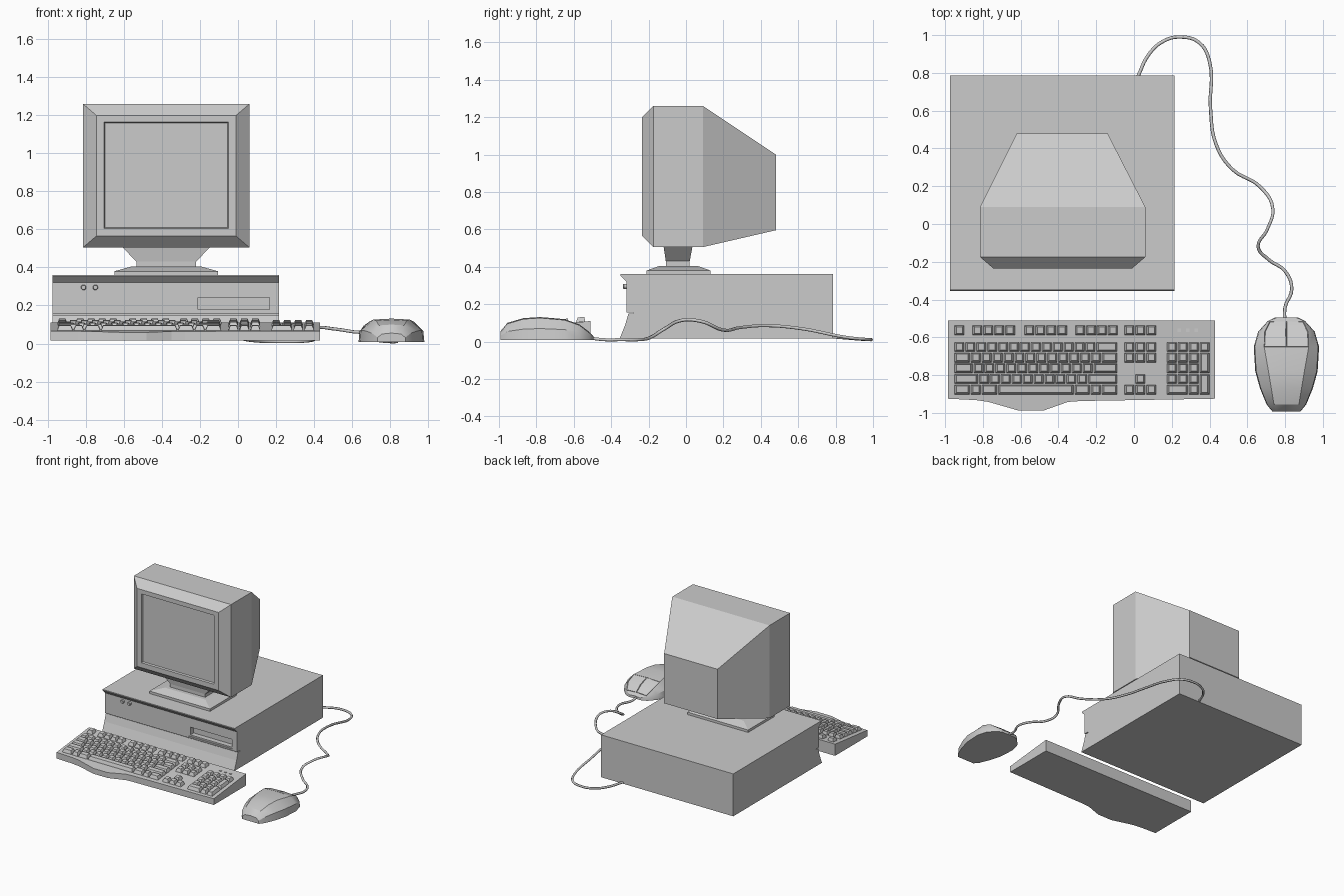
import bpy, bmesh, math

if "Cube" in bpy.data.objects:
    bpy.data.objects.remove(bpy.data.objects["Cube"])


def finish(name, bm, smooth=None):
    bmesh.ops.recalc_face_normals(bm, faces=bm.faces)
    me = bpy.data.meshes.new(name)
    bm.to_mesh(me)
    bm.free()
    if smooth:
        me.shade_smooth()
        me.set_sharp_from_angle(angle=math.radians(smooth))
    ob = bpy.data.objects.new(name, me)
    bpy.context.collection.objects.link(ob)
    return ob


def add_loft(bm, rings):
    """Skin a list of equal-length point rings and cap both ends."""
    vs = [[bm.verts.new(p) for p in r] for r in rings]
    n = len(rings[0])
    for a, b in zip(vs, vs[1:]):
        for i in range(n):
            j = (i + 1) % n
            bm.faces.new((a[i], a[j], b[j], b[i]))
    bm.faces.new(vs[0][::-1])
    bm.faces.new(vs[-1])


def loft(name, rings):
    bm = bmesh.new()
    add_loft(bm, rings)
    return finish(name, bm)


def rect_xz(x0, x1, z0, z1, y):
    return [(x0, y, z0), (x1, y, z0), (x1, y, z1), (x0, y, z1)]


def rect_xy(x0, x1, y0, y1, z):
    return [(x0, y0, z), (x1, y0, z), (x1, y1, z), (x0, y1, z)]


def box(name, x0, x1, y0, y1, z0, z1):
    return loft(name, [rect_xy(x0, x1, y0, y1, z) for z in (z0, z1)])


def cut(ob, cutter):
    cutter.hide_render = True
    cutter.hide_viewport = True
    m = ob.modifiers.new("cut", 'BOOLEAN')
    m.operation, m.solver, m.object = 'DIFFERENCE', 'EXACT', cutter


# Monitor: tapered back, body, chamfered bezel, recessed screen
loft("monitor", [rect_xz(*r) for r in (
    (-0.62, -0.14, 0.595, 1.00, 0.48),
    (-0.815, 0.06, 0.505, 1.26, 0.09),
    (-0.815, 0.06, 0.505, 1.26, -0.175),
    (-0.745, -0.01, 0.565, 1.20, -0.235),
    (-0.705, -0.05, 0.605, 1.165, -0.235),
    (-0.70, -0.055, 0.61, 1.16, -0.222))])

# Swivel stand
loft("monitor_neck", [rect_xy(*r) for r in (
    (-0.61, -0.145, -0.12, 0.035, 0.51),
    (-0.535, -0.22, -0.108, 0.02, 0.43),
    (-0.535, -0.22, -0.108, 0.02, 0.395))])
loft("monitor_foot", [rect_xy(*r) for r in (
    (-0.56, -0.195, -0.14, 0.06, 0.405),
    (-0.65, -0.105, -0.21, 0.13, 0.38),
    (-0.65, -0.105, -0.21, 0.13, 0.358))])

# System case and its profiled front panel
CX0, CX1 = -0.975, 0.215
box("case", CX0, CX1, -0.257, 0.785, 0.015, 0.36)
profile = [(-0.257, 0.36), (-0.35, 0.36), (-0.35, 0.352), (-0.318, 0.32),
           (-0.318, 0.156), (-0.28, 0.156), (-0.28, 0.149), (-0.308, 0.149),
           (-0.325, 0.09), (-0.355, 0.015), (-0.257, 0.015)]
panel = loft("front_panel", [[(x, y, z) for y, z in profile] for x in (CX0, CX1)])
cut(panel, box("drive_frame_cutter", -0.225, 0.175, -0.4, -0.312, 0.168, 0.26))
cut(panel, box("drive_slot_cutter", -0.21, 0.165, -0.4, -0.27, 0.18, 0.243))

# Round buttons on the panel
for i, x in enumerate((-0.812, -0.75)):
    rings = [[(x + r * math.cos(a * math.tau / 12), y, 0.295 + r * math.sin(a * math.tau / 12))
              for a in range(12)]
             for r, y in ((0.014, -0.31), (0.014, -0.332), (0.011, -0.336))]
    loft(f"panel_button_{i + 1}", rings)


# Keyboard body with sloped deck and bulging front edge
def deck(y):
    return 0.065 + (y + 0.93) * 0.045 / 0.42


outline = [(-0.985, -0.51), (-0.985, -0.925), (-0.84, -0.932), (-0.77, -0.942),
           (-0.61, -0.988), (-0.48, -0.988), (-0.35, -0.942), (-0.28, -0.937),
           (0.43, -0.925), (0.43, -0.51)]
loft("keyboard_body", [[(x, y, 0.015) for x, y in outline],
                       [(x, y, deck(y)) for x, y in outline]])

# Keys: tapered caps laid out in rows
U, ROW = 0.0578, 0.0565
keys = bmesh.new()


def key(x, y, w=1, h=1):
    """Cap whose left/upper cell corner is (x, y), w by h cells."""
    x0, x1, y1, y0 = x + 0.003, x + w * U - 0.003, y - 0.003, y - h * ROW + 0.003
    rings = []
    for ins, up in ((0, -0.004), (0.002, 0.006), (0.010, 0.026)):
        rings.append([(px, py, deck(py) + up) for px, py, _ in
                      rect_xy(x0 + ins, x1 - ins, y0 + ins, y1 - ins * 0.6, 0)])
    add_loft(keys, rings)


def row(x, y, widths):
    for w in widths:
        key(x, y, w)
        x += w * U


FY, Y0 = -0.535, -0.623
MAIN, NAV, PAD = -0.953, -0.053, 0.172
row(MAIN, FY, [1])
for x in (-0.858, -0.583, -0.314):
    row(x, FY, [1] * 4)
for i, widths in enumerate(([1] * 13 + [2],
                            [1.5] + [1] * 12 + [1.5],
                            [1.75] + [1] * 11 + [2.25],
                            [2.25] + [1] * 10 + [2.75],
                            [1.5, 1, 1.5, 7, 1.5, 1, 1.5])):
    row(MAIN, Y0 - i * ROW, widths)
for y in (FY, Y0, Y0 - ROW, Y0 - 4 * ROW):
    row(NAV, y, [1] * 3)
key(NAV + U, Y0 - 3 * ROW)
row(PAD, Y0, [1] * 4)
for i in (1, 2, 3):
    row(PAD, Y0 - i * ROW, [1] * 3)
row(PAD, Y0 - 4 * ROW, [2, 1])
for i in (1, 3):
    key(PAD + 3 * U, Y0 - i * ROW, 1, 2)
finish("keys", keys)

# Indicator lights
for i, x in enumerate((0.24, 0.285, 0.33)):
    box(f"indicator_light_{i + 1}", x - 0.009, x + 0.009, -0.572, -0.552, 0.09, deck(-0.552) + 0.003)

# Mouse: sections along y of (y, base half-width, top half-width, height)
MX = 0.807
sections = [(-0.992, 0.075, 0.05, 0.055), (-0.955, 0.105, 0.066, 0.10),
            (-0.87, 0.14, 0.08, 0.125), (-0.78, 0.165, 0.095, 0.131),
            (-0.65, 0.173, 0.118, 0.12), (-0.57, 0.15, 0.115, 0.092),
            (-0.515, 0.10, 0.088, 0.05), (-0.495, 0.06, 0.05, 0.03)]
bm = bmesh.new()
add_loft(bm, [[(MX + x, y, z) for x, z in (
    (-w, 0.008), (-0.97 * w, 0.008 + 0.5 * (h - 0.008)), (-t, h - 0.005), (0, h),
    (t, h - 0.005), (0.97 * w, 0.008 + 0.5 * (h - 0.008)), (w, 0.008))]
    for y, w, t, h in sections])
bmesh.ops.recalc_face_normals(bm, faces=bm.faces)
# Two click buttons, set off by a narrow groove
for side in (-1, 1):
    faces = [f for f in bm.faces if f.normal.z > 0.1
             and -0.65 < f.calc_center_median().y < -0.52
             and 0.01 < side * (f.calc_center_median().x - MX) < 0.075]
    bmesh.ops.inset_region(bm, faces=faces, thickness=0.0025, depth=-0.005)
    bmesh.ops.inset_region(bm, faces=faces, thickness=0.0015, depth=0.005)
finish("mouse", bm, 28)

# Mouse cord
path = [(0.02, 0.78, 0.025), (0.08, 0.90, 0.015), (0.16, 0.97, 0.01), (0.25, 0.99, 0.01),
        (0.345, 0.96, 0.012), (0.40, 0.86, 0.022), (0.405, 0.61, 0.07), (0.435, 0.42, 0.085),
        (0.52, 0.29, 0.075), (0.67, 0.195, 0.062), (0.735, 0.08, 0.108), (0.705, -0.03, 0.112),
        (0.657, -0.12, 0.065), (0.715, -0.19, 0.022), (0.80, -0.25, 0.01),
        (0.835, -0.345, 0.01), (0.80, -0.44, 0.01), (0.797, -0.51, 0.018)]
cu = bpy.data.curves.new("mouse_cord", 'CURVE')
cu.dimensions = '3D'
cu.bevel_depth, cu.bevel_resolution, cu.resolution_u = 0.009, 1, 5
cu.use_fill_caps = True
sp = cu.splines.new('BEZIER')
sp.bezier_points.add(len(path) - 1)
for bp, p in zip(sp.bezier_points, path):
    bp.co = p
    bp.handle_left_type = bp.handle_right_type = 'AUTO'
bpy.context.collection.objects.link(bpy.data.objects.new("mouse_cord", cu))
